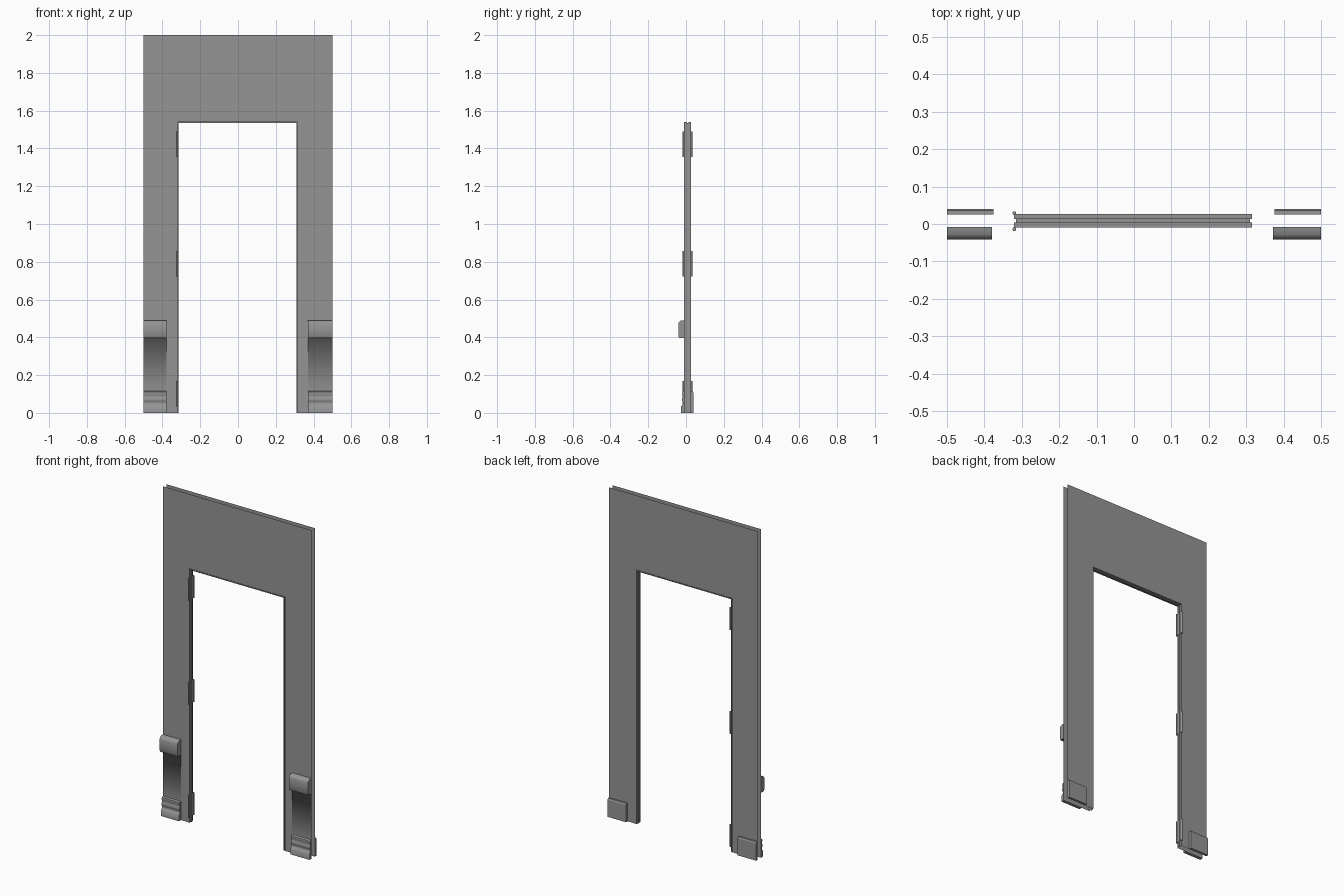
import bpy, bmesh, math

if "Cube" in bpy.data.objects:
    bpy.data.objects.remove(bpy.data.objects["Cube"], do_unlink=True)

FRONT, BACK = -0.008, 0.025      # y of the two wall skins
SHIFT, HALF, HEAD = -0.003, 0.324, 1.546   # doorway centre, half width, height

grey = bpy.data.materials.new("plain_grey")
grey.use_nodes = True
grey.diffuse_color = (0.3, 0.3, 0.3, 1)
grey.node_tree.nodes["Principled BSDF"].inputs["Base Color"].default_value = (0.3, 0.3, 0.3, 1)


def finish(name, bm, smooth=None):
    mesh = bpy.data.meshes.new(name)
    bm.to_mesh(mesh)
    bm.free()
    mesh.materials.append(grey)
    obj = bpy.data.objects.new(name, mesh)
    bpy.context.collection.objects.link(obj)
    if smooth:
        bpy.ops.object.select_all(action='DESELECT')
        obj.select_set(True)
        bpy.context.view_layer.objects.active = obj
        bpy.ops.object.shade_smooth_by_angle(angle=math.radians(smooth))
    return obj


def loft(bm, rings, closed):
    """Bridge successive rows of points with quads."""
    rows = [[bm.verts.new(p) for p in ring] for ring in rings]
    n = len(rows[0])
    for a, b in zip(rows, rows[1:]):
        for i in range(n if closed else n - 1):
            j = (i + 1) % n
            bm.faces.new((a[i], b[i], b[j], a[j]))
    return rows


def extrude_x(name, profile, x0, x1, closed=True, smooth=None):
    bm = bmesh.new()
    rows = loft(bm, [[(x, y, z) for y, z in profile] for x in (x0, x1)], closed)
    if closed:
        for row in rows:
            bm.faces.new(row)
        bmesh.ops.recalc_face_normals(bm, faces=bm.faces)
    finish(name, bm, smooth)


def doorway(d):
    """Corners of the doorway outline, set in by d."""
    l, r, t = SHIFT - HALF + d, SHIFT + HALF - d, HEAD - d
    return [(l, 0), (l, t), (r, t), (r, 0)]


# Two wall skins with the doorway left open
for name, y, facing in (("front_wall", FRONT, -1), ("back_wall", BACK, 1)):
    bm = bmesh.new()
    inner = doorway(0)
    outer = [(-0.5, 0), (-0.5, 2), (0.5, 2), (0.5, 0)]
    loft(bm, [[(x, y, z) for x, z in ring] for ring in (inner, outer)], False)
    bm.normal_update()
    for f in bm.faces:
        if f.normal.y * facing < 0:
            f.normal_flip()
    finish(name, bm)

# Door frame: stepped section with a stop, swept round the doorway
section = [(0, -0.01), (0.006, -0.01), (0.006, 0.004), (0.011, 0.004),
           (0.011, 0.014), (0.006, 0.014), (0.006, 0.027), (0, 0.027)]
bm = bmesh.new()
loft(bm, [[(x, y, z) for x, z in doorway(d)] for d, y in section], False)
finish("door_frame", bm)

# Mouldings on each side of the doorway
rail = [(FRONT, 0.397), (-0.036, 0.397), (-0.041, 0.407), (-0.041, 0.472),
        (-0.037, 0.481), (-0.028, 0.488), (FRONT, 0.49)]
skirting = [(FRONT, 0), (-0.027, 0), (-0.027, 0.034), (-0.022, 0.04),
            (-0.016, 0.048), (-0.016, 0.056), (-0.021, 0.064), (-0.022, 0.074),
            (-0.017, 0.084), (-0.017, 0.092), (-0.021, 0.1), (-0.019, 0.11),
            (FRONT, 0.115)]
dado = [(-0.0085, 0.1), (-0.0085, 0.395), (-0.036, 0.395)]
plinth = [(BACK, 0), (0.04, 0), (0.04, 0.104), (0.036, 0.112), (BACK, 0.112)]
for side, x0, x1 in (("right", -0.5, -0.379), ("left", 0.371, 0.5)):
    extrude_x(side + "_chair_rail", rail, x0, x1, smooth=40)
    extrude_x(side + "_front_skirting", skirting, x0, x1, smooth=50)
    # Lower wall panel curving softly into the rail underside
    extrude_x(side + "_dado_panel", dado, x0, x1, closed=False, smooth=120)
for side, x0, x1 in (("right", -0.5, -0.376), ("left", 0.376, 0.5)):
    extrude_x(side + "_back_skirting", plinth, x0, x1)

# Hinges on the right jamb: leaf plates and knuckles, front and back
jamb = SHIFT - HALF + 0.006
for label, z in (("lower", 0.102), ("middle", 0.79), ("upper", 1.423)):
    for face, y0, y1, knuckle in (("front", -0.012, 0.003, -0.014),
                                  ("back", 0.015, 0.028, 0.029)):
        leaf = [(y0, z - 0.066), (y1, z - 0.066), (y1, z + 0.066), (y0, z + 0.066)]
        extrude_x(f"{label}_{face}_hinge_leaf", leaf, jamb, jamb + 0.003)
        bm = bmesh.new()
        bmesh.ops.create_cone(bm, cap_ends=True, segments=10, radius1=0.005,
                              radius2=0.005, depth=0.136)
        bmesh.ops.translate(bm, verts=bm.verts, vec=(jamb + 0.001, knuckle, z))
        finish(f"{label}_{face}_hinge_knuckle", bm, 40)
